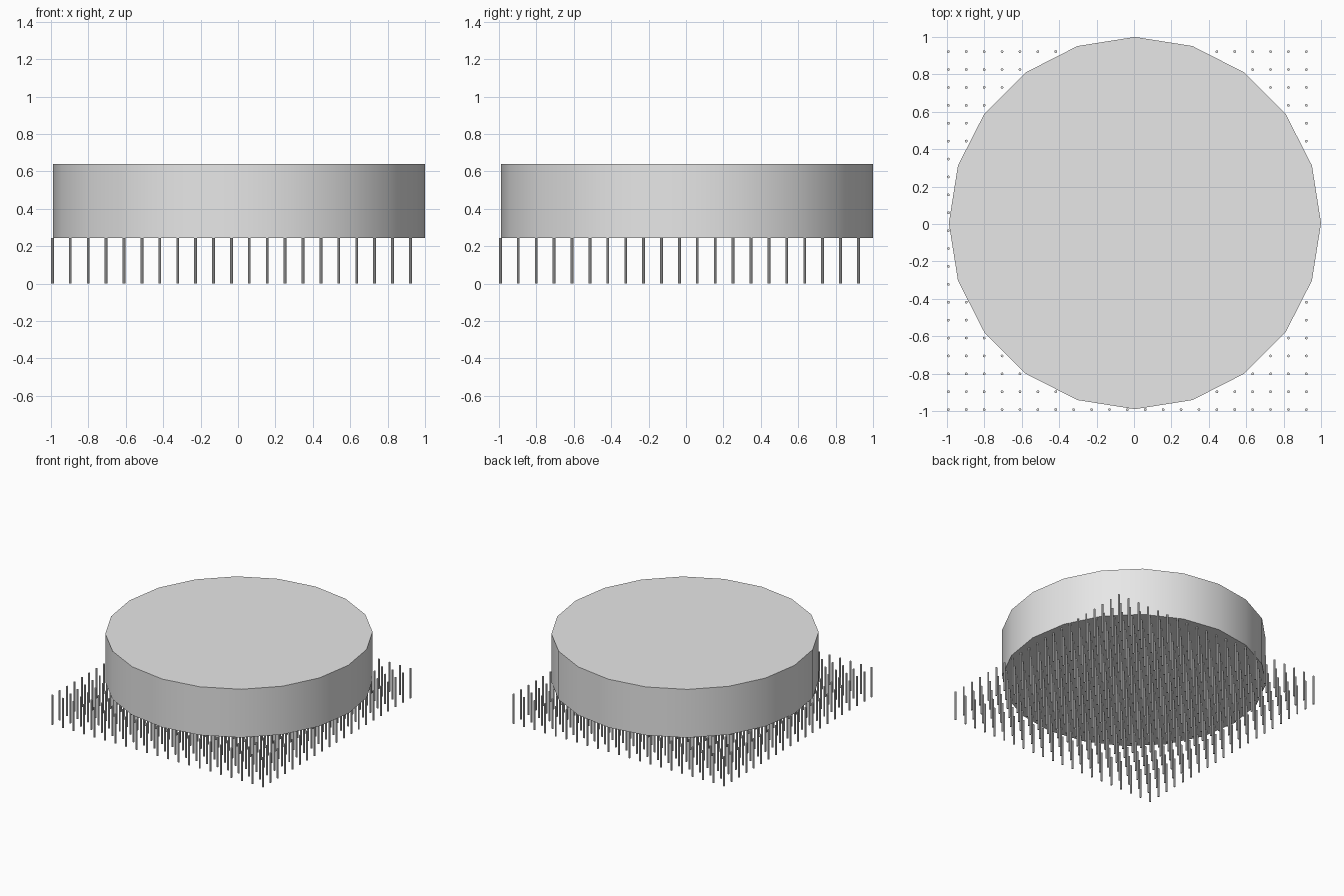
import bpy
import math

cube = bpy.data.objects.get("Cube")
if cube:
    bpy.data.objects.remove(cube, do_unlink=True)

# Plain grey shared by every part
grey = bpy.data.materials.new("light_grey")
grey.use_nodes = True
colour = (0.8, 0.8, 0.8, 1.0)
grey.diffuse_color = colour
grey.node_tree.nodes["Principled BSDF"].inputs["Base Color"].default_value = colour


def cylinder(name, sides, radius, x, y, bottom, top):
    """Upright cylinder between two heights, smooth sides and sharp rims."""
    bpy.ops.mesh.primitive_cylinder_add(
        vertices=sides, radius=radius, depth=top - bottom,
        location=(x, y, (bottom + top) / 2))
    obj = bpy.context.object
    obj.name = name
    obj.data.materials.append(grey)
    bpy.ops.object.shade_smooth_by_angle(angle=math.radians(30))
    return obj


# Main disc
UNDERSIDE = 0.243
cylinder("disc", 20, 0.995, 0.005, 0.005, UNDERSIDE, 0.64)

# Square grid of thin pins under the disc
PIN_RADIUS = 0.0075
PIN_COUNT = 21
SPACING = 0.0957
corner = PIN_RADIUS - 1
pins = cylinder("pins", 8, PIN_RADIUS, corner, corner, 0, UNDERSIDE)
for label, step in (("columns", (SPACING, 0, 0)), ("rows", (0, SPACING, 0))):
    array = pins.modifiers.new(label, 'ARRAY')
    array.count = PIN_COUNT
    array.use_relative_offset = False
    array.use_constant_offset = True
    array.constant_offset_displace = step
